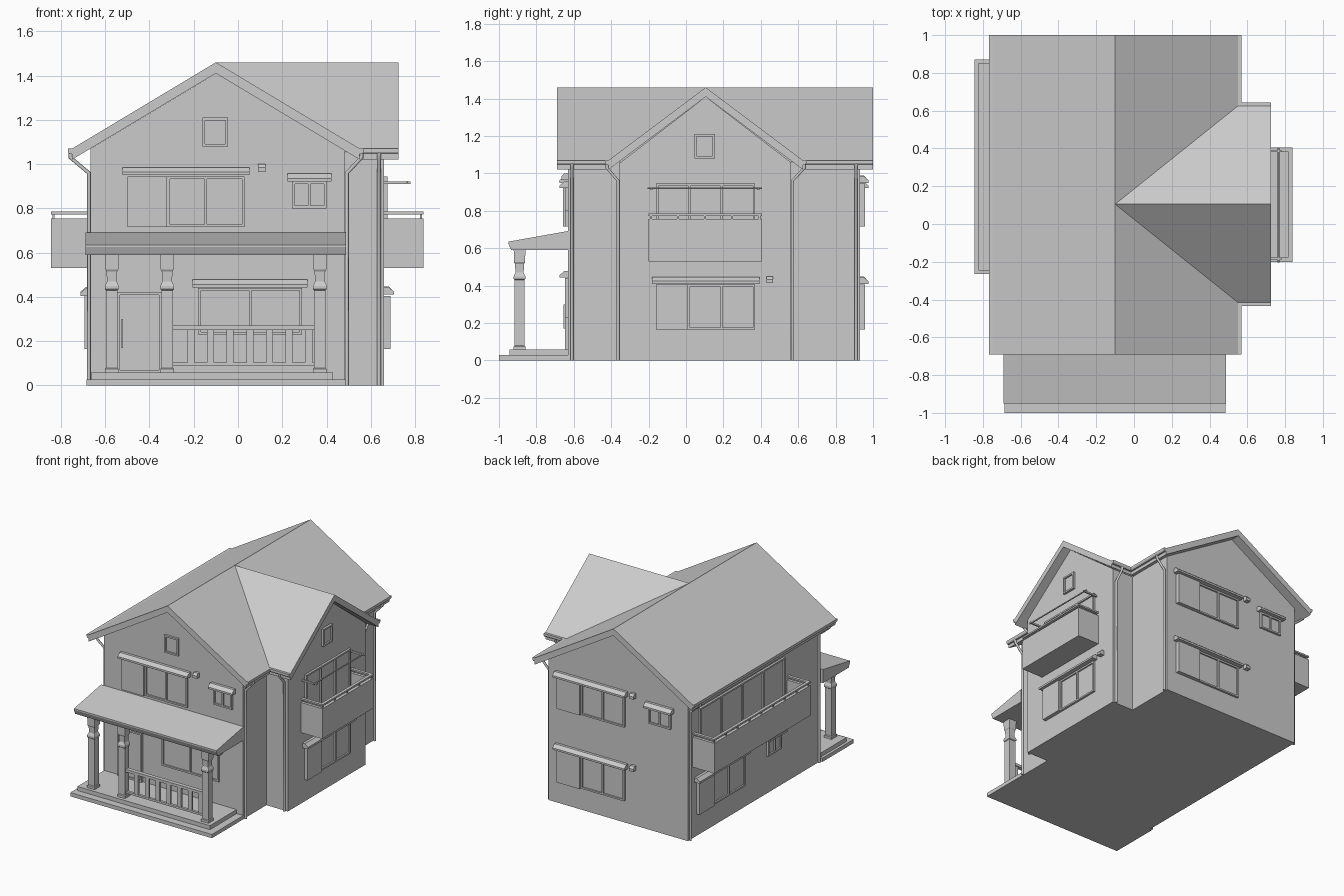
import bpy, bmesh
from mathutils import Vector

if "Cube" in bpy.data.objects:
    bpy.data.objects.remove(bpy.data.objects["Cube"])


def prism(name, pts, axis, a0, a1):
    """Extrude a 2D outline along an axis: x -> (y,z), y -> (x,z), z -> (x,y)."""
    def place(p, a):
        return {'x': (a, p[0], p[1]), 'y': (p[0], a, p[1]), 'z': (p[0], p[1], a)}[axis]
    loft(name, [place(p, a0) for p in pts], [place(p, a1) for p in pts])


def loft(name, *rings):
    """Close a solid through a stack of matching rings."""
    bm = bmesh.new()
    vs = [[bm.verts.new(p) for p in ring] for ring in rings]
    n = len(vs[0])
    for a, b in zip(vs, vs[1:]):
        for i in range(n):
            bm.faces.new((a[i], a[(i + 1) % n], b[(i + 1) % n], b[i]))
    bm.faces.new(vs[0])
    bm.faces.new(vs[-1])
    bmesh.ops.recalc_face_normals(bm, faces=bm.faces)
    me = bpy.data.meshes.new(name)
    bm.to_mesh(me)
    bm.free()
    bpy.context.collection.objects.link(bpy.data.objects.new(name, me))


def box(name, x0, x1, y0, y1, z0, z1):
    prism(name, [(x0, y0), (x1, y0), (x1, y1), (x0, y1)], 'z', z0, z1)


def pipe(name, pts, r=0.009):
    cu = bpy.data.curves.new(name, 'CURVE')
    cu.dimensions = '3D'
    cu.bevel_depth, cu.bevel_resolution, cu.use_fill_caps = r, 1, True
    sp = cu.splines.new('POLY')
    sp.points.add(len(pts) - 1)
    for q, p in zip(sp.points, pts):
        q.co = (*p, 1)
    bpy.context.collection.objects.link(bpy.data.objects.new(name, cu))


# wall planes: run axis, position, outward sign
WALLS = {'front': ('x', -0.63, -1), 'back': ('x', 0.93, 1),
         'right': ('y', 0.66, 1), 'left': ('y', -0.666, -1)}


def on_wall(name, wall, u0, u1, profile):
    """Extrude a (depth, z) profile along a wall."""
    axis, pos, s = WALLS[wall]
    prism(f"{wall}_{name}", [(pos + s * d, z) for d, z in profile], axis, u0, u1)


def wbox(name, wall, u0, u1, z0, z1, d, d0=0.0):
    on_wall(name, wall, u0, u1, [(d0, z0), (d, z0), (d, z1), (d0, z1)])


def framed(name, wall, u0, u1, z0, z1, panes=2, t=0.012, d=0.016):
    wbox(name + '_glass', wall, u0, u1, z0, z1, 0.005)
    wbox(name + '_sill', wall, u0, u1, z0, z0 + t, d)
    wbox(name + '_head', wall, u0, u1, z1 - t, z1, d)
    for i in range(panes + 1):
        u = u0 + (u1 - u0 - t) * i / panes
        wbox(name + '_stile', wall, u, u + t, z0 + t, z1 - t, d)


def hood(name, wall, u0, u1, z0):
    on_wall(name + '_hood', wall, u0, u1,
            [(0, z0), (0.045, z0), (0.045, z0 + 0.014), (0.02, z0 + 0.035), (0, z0 + 0.035)])


def shutter_window(name, wall, u0, um, u1, z0, z1):
    """Shutter box from u0 to um, glazing from um to u1, hood over both."""
    a, b = sorted((u0, um))
    wbox(name + '_shutter_box', wall, a, b, z0, z1, 0.028)
    a, b = sorted((um, u1))
    framed(name, wall, a, b, z0, z1)
    a, b = sorted((u0, u1))
    hood(name, wall, a - 0.022, b + 0.022, z1 + 0.005)


def small_window(name, wall, u0, u1, z0, z1):
    framed(name, wall, u0, u1, z0, z1)
    hood(name, wall, u0 - 0.022, u1 + 0.022, z1)


def vent(wall, u, z):
    on_wall('vent', wall, u, u + 0.035, [(0, z), (0.035, z), (0.035, z + 0.02), (0.02, z + 0.035), (0, z + 0.035)])


def balcony(wall, u0, u1, posts, z0=0.53, z1=0.755, d=0.178, t=0.022):
    wbox('balcony_floor', wall, u0, u1, z0, z0 + 0.04, d)
    wbox('balcony_front', wall, u0, u1, z0 + 0.04, z1, d, d - t)
    wbox('balcony_rail', wall, u0, u1, 0.773, 0.785, d, d - t)
    for a in (u0, u1 - t):
        wbox('balcony_side', wall, a, a + t, z0 + 0.04, z1, d - t)
        wbox('balcony_side_rail', wall, a, a + t, 0.773, 0.785, d - t)
    for i in range(posts):
        u = u0 + 0.008 + (u1 - u0 - 0.026) * i / (posts - 1)
        wbox('balcony_post', wall, u, u + 0.01, z1, 0.773, d - 0.006, d - 0.016)


# house bodies with gables
prism('main_walls', [(-0.666, 0), (0.483, 0), (0.483, 1.06), (-0.1, 1.41), (-0.666, 1.07)], 'y', -0.63, 0.93)
prism('wing_walls', [(-0.355, 0), (0.56, 0), (0.56, 1.06), (0.105, 1.41), (-0.355, 1.055)], 'x', 0.48, 0.66)

# roof slopes, wing meets main roof along two valleys
RX, RY, ZR, ZE = -0.1, 0.105, 1.46, 1.07
EX, YS, YN = 0.55, -0.415, 0.625


def slope(name, pts, t=0.05):
    loft(name, pts, [(x, y, z - t) for x, y, z in pts])


slope('main_roof_left', [(RX, -0.69, ZR), (RX, 1, ZR), (-0.75, 1, ZE), (-0.75, -0.69, ZE)])
slope('main_roof_right_front', [(RX, -0.69, ZR), (EX, -0.69, ZE), (EX, YS, ZE), (RX, RY, ZR)])
slope('main_roof_right_back', [(RX, 1, ZR), (EX, 1, ZE), (EX, YN, ZE), (RX, RY, ZR)])
for n, y in (('front', YS), ('back', YN)):
    slope('wing_roof_' + n, [(RX, RY, ZR), (0.725, RY, ZR), (0.725, y, ZE), (EX, y, ZE)])


# gutters and downpipes
def gutter(name, c, s, axis, a0, a1):
    pts = [(0, 1.07), (0.018, 1.07), (0.018, 1.055), (0.012, 1.045), (0, 1.045)]
    prism(name, [(c + s * d, z) for d, z in pts], axis, a0, a1)


gutter('gutter_left', -0.75, -1, 'y', -0.69, 1)
gutter('gutter_right_front', EX, 1, 'y', -0.69, YS)
gutter('gutter_right_back', EX, 1, 'y', YN, 1)
gutter('gutter_wing_front', YS, -1, 'x', EX, 0.725)
gutter('gutter_wing_back', YN, 1, 'x', EX, 0.725)
for y in (-0.61, 0.91):
    pipe('downpipe_left', [(-0.757, y, 1.05), (-0.757, y, 1.03), (-0.674, y, 0.96), (-0.674, y, 0)])
    pipe('downpipe_right', [(0.558, y, 1.05), (0.558, y, 1.03), (0.492, y, 0.96), (0.492, y, 0)])
for ye, yw in ((YS - 0.008, -0.363), (YN + 0.008, 0.568)):
    pipe('downpipe_wing', [(0.637, ye, 1.05), (0.637, ye, 1.03), (0.637, yw, 0.96), (0.637, yw, 0)])

# porch floor, roof, columns and railing
box('porch_step', -0.685, 0.485, -1, -0.63, 0, 0.028)
box('porch_floor', -0.665, 0.43, -0.945, -0.63, 0.028, 0.058)
prism('porch_roof', [(-0.935, 0.59), (-0.63, 0.59), (-0.63, 0.692), (-0.95, 0.635), (-0.95, 0.625)], 'x', -0.69, 0.487)


def square(x, y, z, r):
    return [(x - r, y - r, z), (x + r, y - r, z), (x + r, y + r, z), (x - r, y + r, z)]


COLUMN = [(0.058, 0.031), (0.075, 0.031), (0.08, 0.026), (0.43, 0.026), (0.435, 0.031), (0.45, 0.031),
          (0.47, 0.022), (0.515, 0.024), (0.525, 0.03), (0.59, 0.031)]
for x in (-0.57, -0.32, 0.37):
    loft('porch_column', *[square(x, -0.89, z, r) for z, r in COLUMN])
box('porch_top_rail', -0.3, 0.35, -0.905, -0.875, 0.25, 0.27)
box('porch_bottom_rail', -0.3, 0.35, -0.9, -0.88, 0.088, 0.103)
for i in range(7):
    x = -0.213 + i * 0.0888
    box('porch_baluster', x - 0.016, x + 0.016, -0.898, -0.882, 0.103, 0.25)

# front wall: door and windows
framed('door', 'front', -0.545, -0.345, 0.058, 0.42, panes=1)
wbox('door_handle', 'front', -0.527, -0.519, 0.17, 0.3, 0.025)
shutter_window('upper_window', 'front', -0.5, -0.32, 0.03, 0.715, 0.945)
framed('lower_window', 'front', -0.18, 0.29, 0.23, 0.44)
hood('lower_window', 'front', -0.205, 0.315, 0.443)
small_window('small_window', 'front', 0.245, 0.4, 0.8, 0.922)
vent('front', 0.09, 0.965)

# gable windows
framed('gable_window', 'front', -0.16, -0.045, 1.08, 1.21, panes=1)
framed('gable_window', 'right', 0.045, 0.155, 1.08, 1.21, panes=1)

# back wall: two matching storeys
for z0, z1 in ((0.165, 0.405), (0.715, 0.945)):
    shutter_window('window', 'back', 0.4, 0.21, -0.15, z0, z1)
    vent('back', -0.24, z1 + 0.01)
small_window('small_window', 'back', -0.53, -0.35, 0.8, 0.922)

# right wing wall with balcony and laundry pole
shutter_window('window', 'right', -0.16, 0.01, 0.37, 0.165, 0.405)
vent('right', 0.43, 0.413)
balcony('right', -0.2, 0.405, 5)
framed('balcony_door', 'right', -0.16, 0.37, 0.57, 0.945, panes=3)
for u in (-0.19, 0.38):
    wbox('pole_bracket', 'right', u, u + 0.012, 0.91, 0.922, 0.12)
pipe('laundry_pole', [(0.765, -0.205, 0.92), (0.765, 0.405, 0.92)], 0.005)

# left wall with long balcony
shutter_window('window', 'left', 0.83, 0.65, 0.27, 0.165, 0.405)
small_window('small_window', 'left', -0.16, 0.0, 0.28, 0.405)
balcony('left', -0.265, 0.872, 9)
framed('balcony_door', 'left', -0.2, 0.8, 0.57, 0.945, panes=4)
